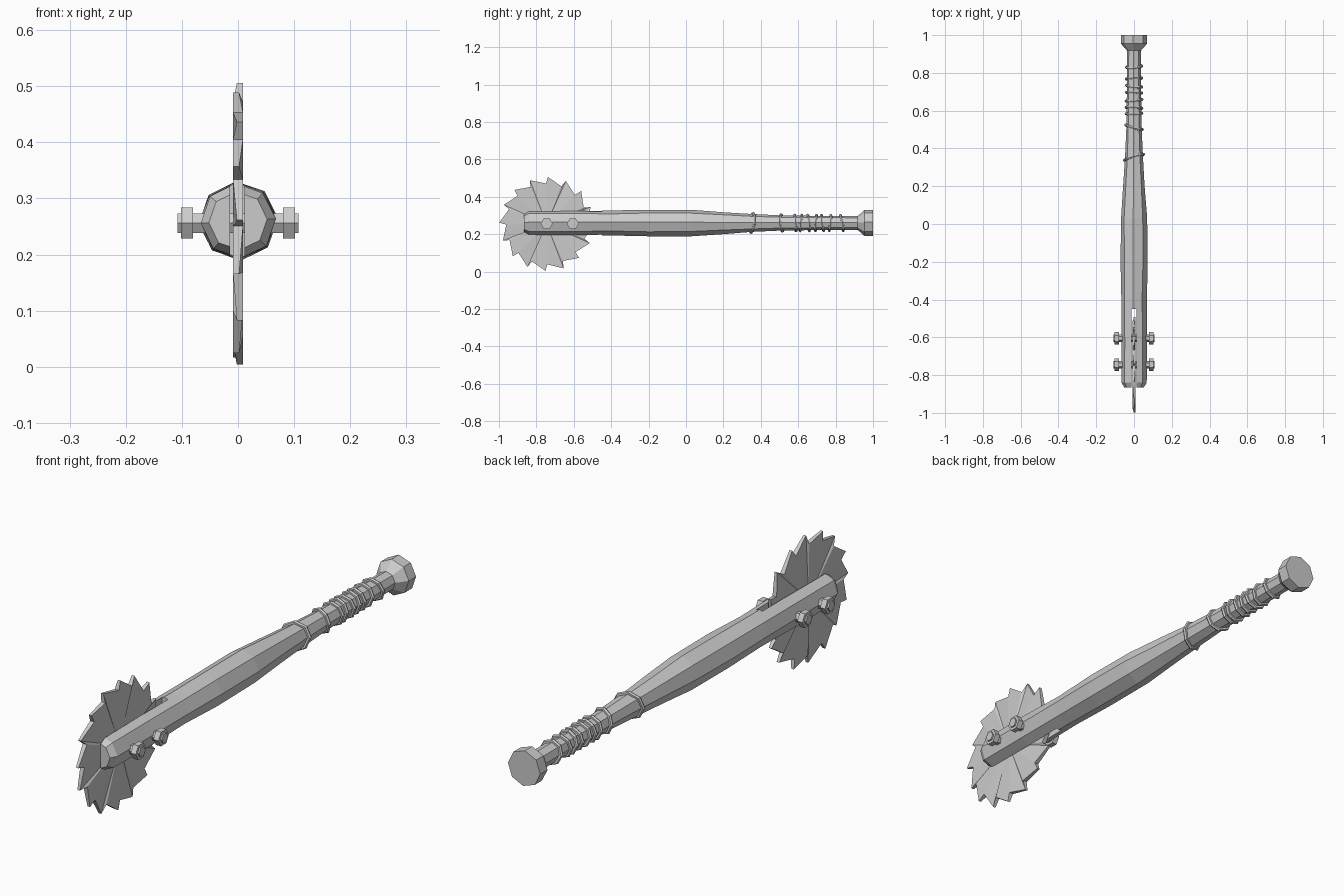
import bpy, bmesh, random
from math import sin, cos, pi, radians
from mathutils import Matrix, Vector

if "Cube" in bpy.data.objects:
    bpy.data.objects.remove(bpy.data.objects["Cube"])

random.seed(4)
CZ = 0.26  # height of the bat axis


def make_object(name, bm):
    bmesh.ops.recalc_face_normals(bm, faces=bm.faces[:])
    mesh = bpy.data.meshes.new(name)
    bm.to_mesh(mesh)
    bm.free()
    obj = bpy.data.objects.new(name, mesh)
    bpy.context.collection.objects.link(obj)
    return obj


def skin(bm, rings, caps=True, closed=False):
    """Join consecutive vertex rings with quads."""
    n = len(rings[0])
    pairs = list(zip(rings, rings[1:]))
    if closed:
        pairs.append((rings[-1], rings[0]))
    for a, b in pairs:
        for i in range(n):
            j = (i + 1) % n
            bm.faces.new((a[i], a[j], b[j], b[i]))
    if caps:
        bm.faces.new(rings[0][::-1])
        bm.faces.new(rings[-1])


# Hewn eight-sided bat with a flared pommel: (y, radius, roughness)
profile = [(-0.865, 0.052, 0), (-0.84, 0.067, 0.001), (-0.62, 0.067, 0.003),
           (-0.4, 0.067, 0.003), (-0.2, 0.069, 0.003), (0.03, 0.07, 0.002),
           (0.2, 0.058, 0.002), (0.35, 0.048, 0.001), (0.5, 0.041, 0),
           (0.7, 0.038, 0), (0.918, 0.037, 0), (0.955, 0.07, 0), (1.0, 0.07, 0)]
bm = bmesh.new()
rings = []
for y, r, rough in profile:
    ring = []
    for k in range(8):
        a = k * pi / 4 + 0.06
        rr = r + random.uniform(-rough, rough)
        ring.append(bm.verts.new((rr * cos(a), y, CZ + rr * sin(a))))
    rings.append(ring)
skin(bm, rings)
bat = make_object("bat", bm)

# Slot sawn through the bat head
bm = bmesh.new()
bmesh.ops.create_cube(bm, size=1, matrix=Matrix.Translation((-0.001, -0.7, CZ))
                      @ Matrix.Diagonal((0.026, 0.5, 0.4, 1)))
cutter = make_object("slot_cutter", bm)
cutter.hide_render = True
mod = bat.modifiers.new("slot", 'BOOLEAN')
mod.operation = 'DIFFERENCE'
mod.object = cutter
mod.solver = 'EXACT'
bpy.context.view_layer.objects.active = bat
bpy.ops.object.modifier_apply(modifier=mod.name)
bpy.data.objects.remove(cutter)

# Circular saw blade with alternately ground teeth
BY, BZ, TEETH = -0.745, 0.255, 16
bm = bmesh.new()
sides = ([], [])
for k in range(TEETH):
    step = 360 / TEETH
    tip_angle = 88.5 + k * step
    lo, hi = (-0.009, 0.002) if k % 2 else (-0.002, 0.009)
    points = [(tip_angle, random.uniform(0.25, 0.255), lo, hi),
              (tip_angle + 2.5, 0.216, -0.009, 0.009)]
    for deg, r, x0, x1 in points:
        a = radians(deg)
        y, z = BY + r * cos(a), BZ + r * sin(a)
        sides[0].append(bm.verts.new((x0, y, z)))
        sides[1].append(bm.verts.new((x1, y, z)))
n = 2 * TEETH
hubs = [bm.verts.new((x, BY, BZ)) for x in (-0.009, 0.009)]
for i in range(n):
    j = (i + 1) % n
    bm.faces.new((sides[0][i], sides[0][j], sides[1][j], sides[1][i]))
    bm.faces.new((hubs[0], sides[0][j], sides[0][i]))
    bm.faces.new((hubs[1], sides[1][i], sides[1][j]))
make_object("saw_blade", bm)


# Hexagonal through-bolts with a nut on either side
def hex_prism(bm, x0, x1, y, r):
    skin(bm, [[bm.verts.new((x, y + r * cos(k * pi / 3), 0.256 + r * sin(k * pi / 3)))
               for k in range(6)] for x in (x0, x1)])


for label, y in (("front", -0.745), ("rear", -0.605)):
    bm = bmesh.new()
    hex_prism(bm, -0.108, 0.108, y, 0.02)
    make_object(label + "_bolt", bm)
    for side, s in (("left", -1), ("right", 1)):
        bm = bmesh.new()
        hex_prism(bm, s * 0.08, s * 0.102, y, 0.032)
        make_object(label + "_nut_" + side, bm)


# Wire turns around the grip: (y, ring radius, slope in x, slope in z)
turns = [(0.353, 0.051, 0.3, 0.12), (0.512, 0.044, -0.28, -0.1),
         (0.585, 0.042, 0.04, -0.08), (0.615, 0.042, -0.06, 0.1),
         (0.655, 0.042, 0.1, -0.1), (0.695, 0.041, -0.05, 0.06),
         (0.73, 0.041, -0.1, -0.15), (0.77, 0.041, 0.06, 0.12),
         (0.833, 0.041, 0.1, -0.2)]
for index, (y, r, sx, sz) in enumerate(turns):
    bm = bmesh.new()
    rings = []
    for k in range(8):
        a = k * pi / 4 + 0.06
        out = Vector((cos(a), 0, sin(a)))
        centre = out * r + Vector((0, y + r * (sx * cos(a) + sz * sin(a)), CZ))
        rings.append([bm.verts.new(centre + 0.008 * (out * cos(b) + Vector((0, sin(b), 0))))
                      for b in (m * pi / 3 for m in range(6))])
    skin(bm, rings, caps=False, closed=True)
    make_object("wire_turn_%d" % (index + 1), bm)
